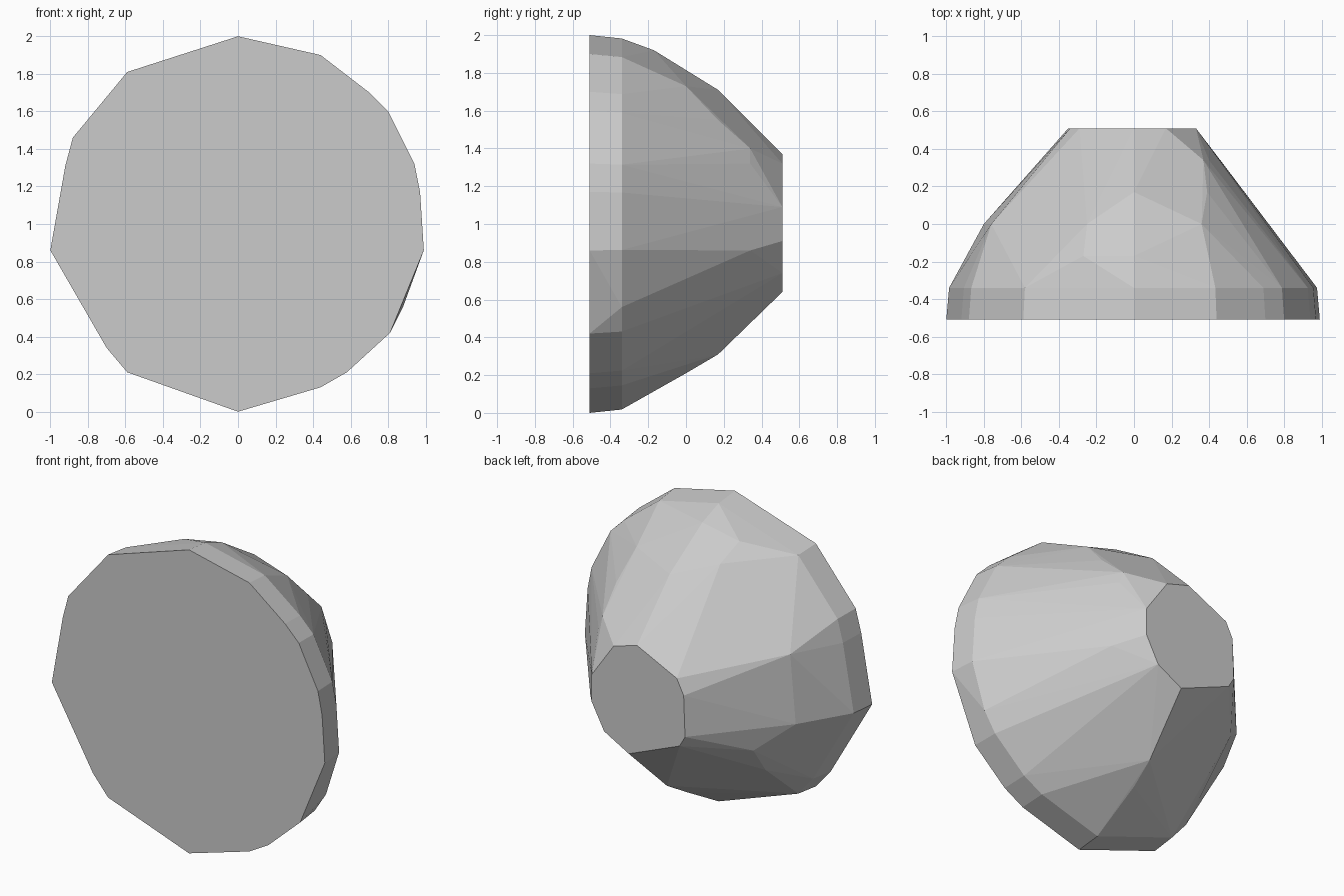
import bpy, bmesh, math

if "Cube" in bpy.data.objects:
    bpy.data.objects.remove(bpy.data.objects["Cube"])

# Cross-sections along y: each is a short list of (x, z) corners
front = [(0, 2), (.44, 1.9), (.7, 1.7), (.8, 1.6), (.94, 1.32), (.97, 1.17),
         (.99, .86), (.81, .42), (.58, .21), (.44, .13), (0, 0), (-.59, .21),
         (-.7, .34), (-1, .86), (-.92, 1.31), (-.88, 1.46), (-.59, 1.81)]
sections = {
    -.51: front,
    # rim: the front outline drawn in slightly
    -.34: [(x * .985, 1 + (z - 1) * .982) for x, z in front] + [(.88, .56)],
    -.17: [(0, 1.92), (-.27, 1.87)],
    0: [(.36, 1.73), (-.25, 1.78), (-.76, 1.32), (-.8, .87), (-.58, .51),
        (0, .21), (.53, .54)],
    .17: [(0, 1.71), (.39, 1.55), (-.61, .71), (.02, .31)],
    .34: [(.37, 1.4), (.4, 1.32), (.46, .86), (-.47, .84)],
    # small flat back end
    .51: [(0, 1.37), (.17, 1.32), (.33, 1.09), (.33, .91), (.24, .74),
          (.06, .64), (-.31, .79), (-.35, .86), (-.34, 1.13), (-.29, 1.23)],
}

# Faceted stone body: convex skin over all sections
bm = bmesh.new()
for y, ring in sections.items():
    for x, z in ring:
        bm.verts.new((x, y, z))
hull = bmesh.ops.convex_hull(bm, input=bm.verts[:])
inside = {v for v in hull["geom_interior"] + hull["geom_unused"]
          if isinstance(v, bmesh.types.BMVert) and v.is_valid and not v.link_faces}
bmesh.ops.delete(bm, geom=list(inside), context='VERTS')

# Merge nearly flat neighbours into larger facets
bmesh.ops.dissolve_limit(bm, angle_limit=math.radians(1),
                         verts=bm.verts[:], edges=bm.edges[:])
bmesh.ops.recalc_face_normals(bm, faces=bm.faces[:])

mesh = bpy.data.meshes.new("faceted_stone")
bm.to_mesh(mesh)
bm.free()
bpy.context.collection.objects.link(bpy.data.objects.new("faceted_stone", mesh))
